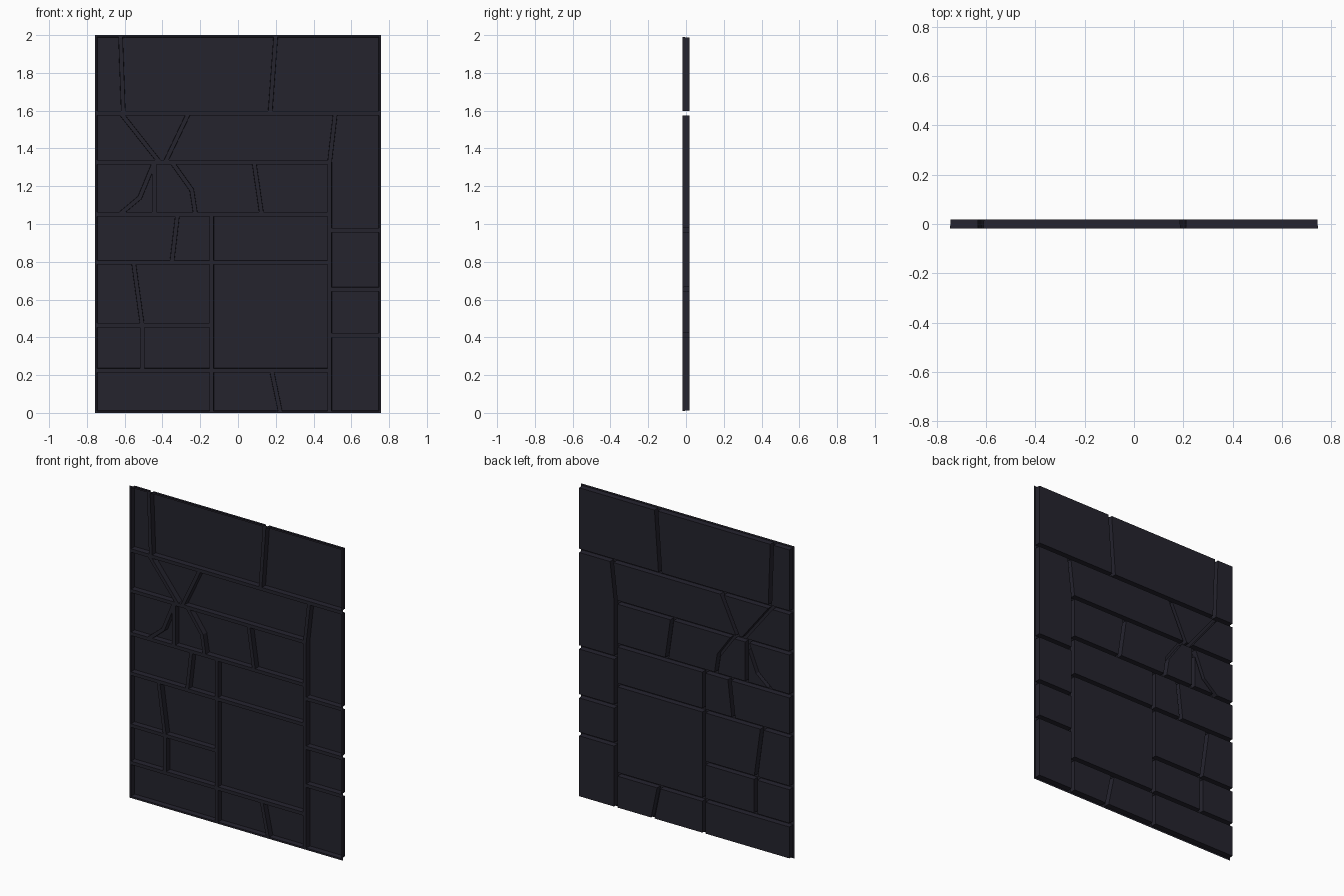
import bpy
import bmesh

if "Cube" in bpy.data.objects:
    bpy.data.objects.remove(bpy.data.objects["Cube"], do_unlink=True)

# One dark slate colour for the whole panel
COLOUR = (0.018, 0.017, 0.027, 1.0)
slate = bpy.data.materials.new("dark_slate")
slate.use_nodes = True
slate.diffuse_color = COLOUR
bsdf = slate.node_tree.nodes["Principled BSDF"]
bsdf.inputs["Base Color"].default_value = COLOUR
bsdf.inputs["Roughness"].default_value = 0.9

EDGE = 0.757      # outer half width
HALF = 0.018      # half depth of the relief
GAP = 0.011       # half width of a joint
MID, SIDE = -0.14, 0.485   # main upright joints


def seam_points(seam, low, high):
    """A seam is an x, a (bottom x, top x) pair, or a list of points going up."""
    if isinstance(seam, list):
        return seam
    bottom, top = seam if isinstance(seam, tuple) else (seam, seam)
    return [(bottom, low), (top, high)]


def add_stone(bm, outline):
    """Flat joint border with a raised stone inside; open at the front."""
    face = bm.faces.new([bm.verts.new((x, -HALF, z)) for x, z in outline])
    face.normal_update()
    if face.normal.y < 0:
        face.normal_flip()
    bmesh.ops.inset_individual(bm, faces=[face], thickness=GAP,
                               use_even_offset=True)
    bmesh.ops.inset_individual(bm, faces=[face], thickness=0.001,
                               depth=2 * HALF, use_even_offset=True)


def course(name, low, high, seams):
    """A row of stones between neighbouring seams."""
    bm = bmesh.new()
    lines = [seam_points(s, low, high) for s in seams]
    for left, right in zip(lines, lines[1:]):
        outline = list(dict.fromkeys(left + right[::-1]))
        add_stone(bm, outline)
    mesh = bpy.data.meshes.new(name)
    bm.to_mesh(mesh)
    bm.free()
    mesh.materials.append(slate)
    obj = bpy.data.objects.new(name, mesh)
    bpy.context.collection.objects.link(obj)


# Heights of the horizontal joints
Z_BASE, Z_LOW, Z_MID, Z_SILL, Z_WAIST, Z_CHEST, Z_HEAD = (
    0.225, 0.464, 0.797, 1.052, 1.327, 1.586, 2.0)

# Full-width top course
course("top_course", Z_CHEST, Z_HEAD,
       [-EDGE, (-0.607, -0.622), (0.17, 0.2), EDGE])

# Course with the wedge stone
course("wedge_course", Z_WAIST, Z_CHEST,
       [-EDGE, (-0.415, -0.62), (-0.385, -0.262), (SIDE, 0.515)])

# Course with the curved cracks
course("cracked_course", Z_SILL, Z_WAIST, [
    -EDGE,
    [(-0.625, Z_SILL), (-0.52, 1.14), (-0.443, Z_WAIST)],
    -0.443,
    [(-0.225, Z_SILL), (-0.245, 1.18), (-0.35, Z_WAIST)],
    (0.125, 0.085),
    SIDE])

# Lower courses
course("waist_course", Z_MID, Z_SILL, [-EDGE, (-0.35, -0.32), MID, SIDE])
course("left_upper_course", Z_LOW, Z_MID, [-EDGE, (-0.507, -0.553), MID])
course("left_lower_course", Z_BASE, Z_LOW, [-EDGE, -0.507, MID])
course("large_stone", Z_BASE, Z_MID, [MID, SIDE])
course("base_course", 0, Z_BASE, [-EDGE, MID, (0.225, 0.178), SIDE])

# Side column of stacked stones
levels = [0, 0.411, 0.654, 0.967]
for i, (low, high) in enumerate(zip(levels, levels[1:])):
    course(f"side_stone_{i + 1}", low, high, [SIDE, EDGE])
course("side_stone_tall", levels[-1], Z_CHEST,
       [[(SIDE, levels[-1]), (SIDE, Z_WAIST), (0.515, Z_CHEST)], EDGE])
